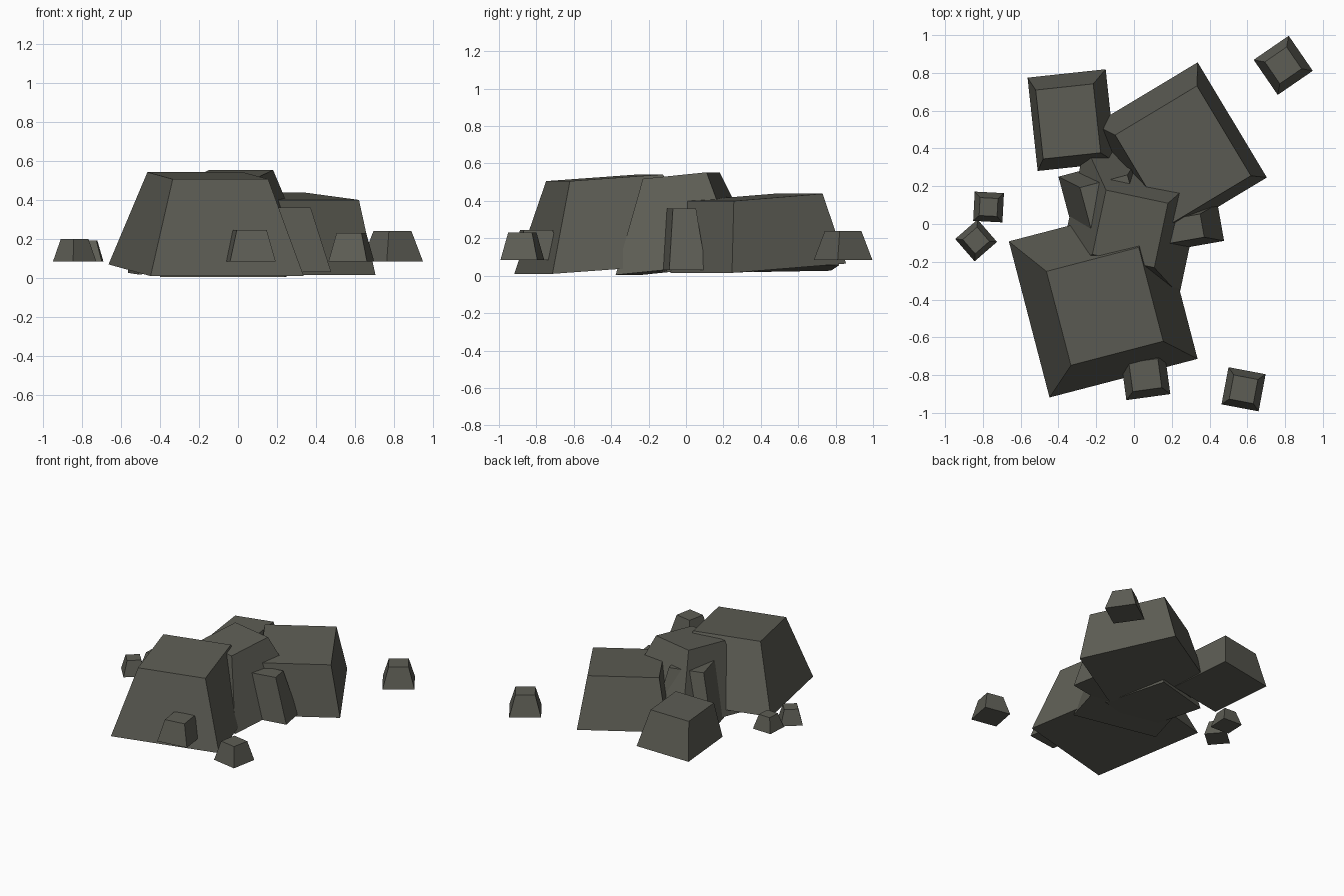
import bpy
import bmesh
from math import radians
from mathutils import Matrix, Vector

cube = bpy.data.objects.get("Cube")
if cube:
    bpy.data.objects.remove(cube, do_unlink=True)

# One dark stone colour for everything
stone = bpy.data.materials.new("dark_stone")
stone.use_nodes = True
colour = (0.11, 0.11, 0.09, 1)
stone.diffuse_color = colour
shader = stone.node_tree.nodes["Principled BSDF"]
shader.inputs["Base Color"].default_value = colour
shader.inputs["Roughness"].default_value = 0.9


def rock(name, centre, base, top, height, yaw, pitch=0, roll=0):
    """Flat-faced block that narrows to the top; centre is that of its base."""
    bm = bmesh.new()
    bmesh.ops.create_cube(bm, size=1)
    for v in bm.verts:
        upper = v.co.z > 0
        size = top if upper else base
        v.co = Vector((v.co.x * size[0], v.co.y * size[1], height if upper else 0))
    turn = (Matrix.Rotation(radians(yaw), 4, 'Z')
            @ Matrix.Rotation(radians(pitch), 4, 'X')
            @ Matrix.Rotation(radians(roll), 4, 'Y'))
    mesh = bpy.data.meshes.new(name)
    bm.to_mesh(mesh)
    bm.free()
    mesh.materials.append(stone)
    obj = bpy.data.objects.new(name, mesh)
    obj.matrix_world = Matrix.Translation(centre) @ turn
    bpy.context.collection.objects.link(obj)
    return obj


# Large boulders, leaning slightly
rock("front_boulder", (-0.163, -0.403, 0.04), (0.81, 0.856), (0.505, 0.515), 0.485, 14.6, 4)
rock("back_boulder", (0.246, 0.386, 0.04), (0.64, 0.713), (0.505, 0.556), 0.38, 31, 4)
rock("middle_boulder", (-0.01, 0.023, 0.038), (0.655, 0.68), (0.335, 0.35), 0.5, -12, 5.7)

# Medium rocks around and between them
rock("corner_rock", (-0.33, 0.55, 0.037), (0.417, 0.497), (0.307, 0.367), 0.275, 6.2, 1, -4)
rock("wedged_rock", (-0.118, 0.067, 0.02), (0.45, 0.5), (0.26, 0.33), 0.4, 15)
rock("side_rock", (0.238, -0.03, 0.03), (0.45, 0.2), (0.25, 0.125), 0.33, 10)

# Scattered small stones: x, y, base width, top width, height, yaw
stones = [
    (0.79, 0.84, 0.225, 0.14, 0.155, 34.5),
    (0.58, -0.875, 0.2, 0.13, 0.145, -10.7),
    (0.06, -0.8, 0.235, 0.155, 0.16, 7.8),
    (-0.77, 0.09, 0.155, 0.095, 0.108, -3),
    (-0.836, -0.087, 0.157, 0.1, 0.115, 41),
]
for i, (x, y, low, high, height, yaw) in enumerate(stones, 1):
    rock(f"small_stone_{i}", (x, y, 0.085), (low, low), (high, high), height, yaw)
